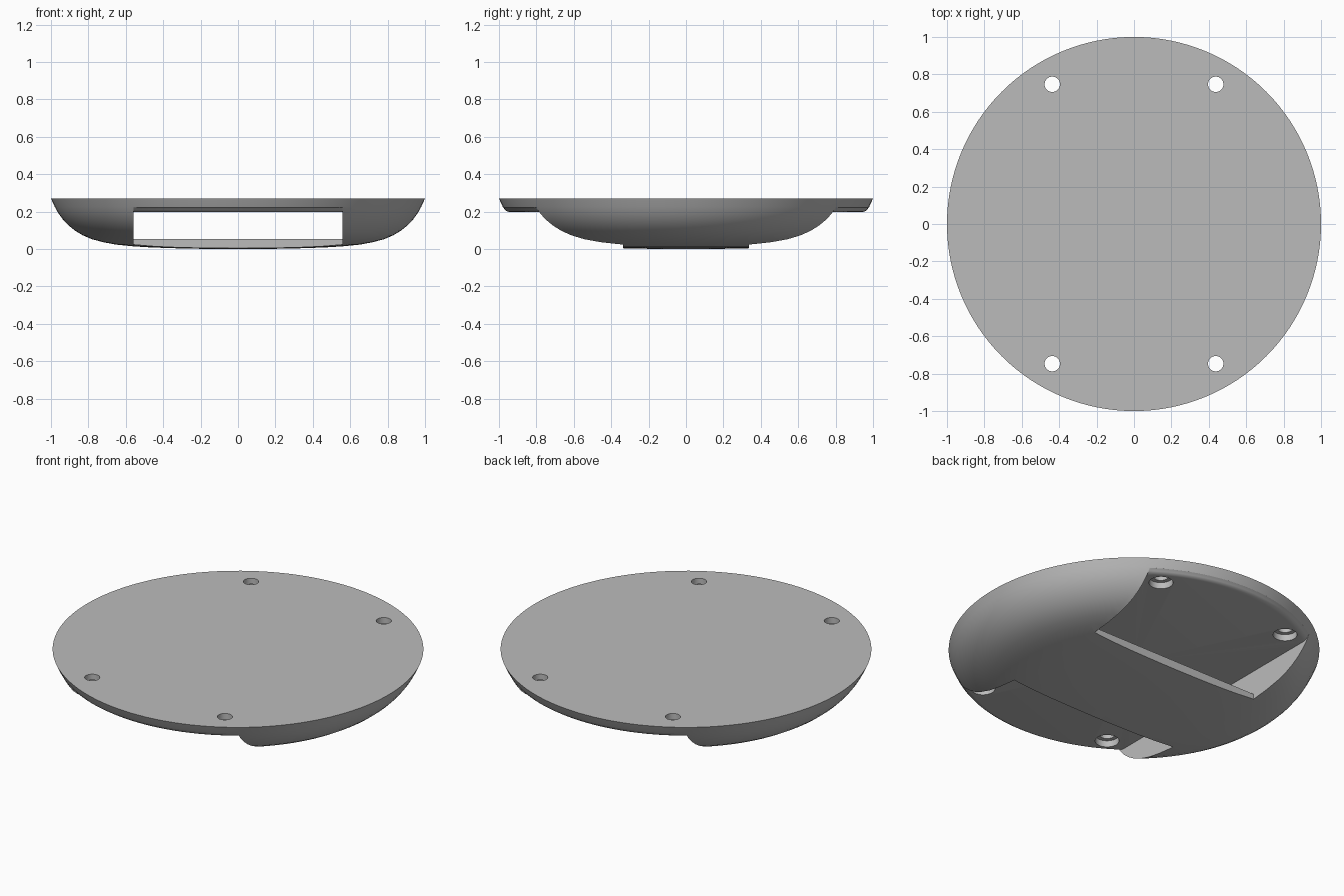
import bpy
import bmesh
import math

cube = bpy.data.objects.get("Cube")
if cube:
    bpy.data.objects.remove(cube, do_unlink=True)

TOP = 0.27
CEILING = 0.197
HALF_SLOT = 0.56
HALF_STRAP = 0.337

grey = bpy.data.materials.new("plain grey")
grey.use_nodes = True
colour = (0.5, 0.5, 0.5, 1)
grey.diffuse_color = colour
grey.node_tree.nodes["Principled BSDF"].inputs["Base Color"].default_value = colour


def finish(name, bm):
    bmesh.ops.recalc_face_normals(bm, faces=bm.faces)
    mesh = bpy.data.meshes.new(name)
    bm.to_mesh(mesh)
    bm.free()
    mesh.materials.append(grey)
    obj = bpy.data.objects.new(name, mesh)
    bpy.context.collection.objects.link(obj)
    return obj


def lathe(name, profile, steps, centre=(0, 0)):
    """Revolve an (r, z) profile around a vertical axis."""
    bm = bmesh.new()
    verts = [bm.verts.new((r, 0, z)) for r, z in profile]
    edges = [bm.edges.new(pair) for pair in zip(verts, verts[1:])]
    bmesh.ops.spin(bm, geom=verts + edges, cent=(0, 0, 0), axis=(0, 0, 1),
                   angle=math.tau, steps=steps)
    bmesh.ops.remove_doubles(bm, verts=bm.verts, dist=0.0001)
    bmesh.ops.translate(bm, verts=bm.verts, vec=(*centre, 0))
    return finish(name, bm)


def extrude_x(name, outline, half_width):
    """Extrude a (y, z) outline along x."""
    bm = bmesh.new()
    face = bm.faces.new([bm.verts.new((-half_width, y, z)) for y, z in outline])
    result = bmesh.ops.extrude_face_region(bm, geom=[face])
    moved = [v for v in result["geom"] if isinstance(v, bmesh.types.BMVert)]
    bmesh.ops.translate(bm, verts=moved, vec=(2 * half_width, 0, 0))
    return finish(name, bm)


def subtract(obj, cutter):
    cutter.hide_render = True
    mod = obj.modifiers.new("cut", 'BOOLEAN')
    mod.operation = 'DIFFERENCE'
    mod.solver = 'EXACT'
    mod.object = cutter
    bpy.ops.object.select_all(action='DESELECT')
    bpy.context.view_layer.objects.active = obj
    obj.select_set(True)
    bpy.ops.object.modifier_apply(modifier=mod.name)
    bpy.data.objects.remove(cutter, do_unlink=True)


# Shallow round dish with a flat closed top
dish = lathe("dish_body", [
    (0, 0), (0.2, 0.001), (0.34, 0.004), (0.46, 0.008), (0.56, 0.014),
    (0.65, 0.023), (0.72, 0.036), (0.78, 0.052), (0.83, 0.073),
    (0.87, 0.097), (0.905, 0.125), (0.935, 0.156), (0.96, 0.19),
    (0.98, 0.226), (1, TOP), (0, TOP)], 128)

# Slot from front to back that leaves a strap across the belly
slot = extrude_x("slot_cutter", [
    (-1.2, -0.1), (-HALF_STRAP, -0.1), (-HALF_STRAP, 0.054),
    (HALF_STRAP, 0.054), (HALF_STRAP, -0.1), (1.2, -0.1),
    (1.2, 0.25), (-1.2, 0.25)], HALF_SLOT)

# Rounded lower edge of the lid above the slot
lid = lathe("lid_keep", [
    (0, CEILING), (0.94, CEILING), (0.955, 0.2), (0.967, 0.208),
    (0.976, 0.22), (1.06, 0.26), (1.06, 0.32), (0, 0.32)], 128)
subtract(slot, lid)
subtract(dish, slot)

# Four counterbored screw holes
for sx in (-1, 1):
    for sy in (-1, 1):
        hole = lathe("screw_hole_cutter", [
            (0, 0.15), (0.065, 0.15), (0.065, 0.235),
            (0.041, 0.235), (0.041, 0.32), (0, 0.32)], 32,
            (sx * 0.437, sy * 0.747))
        subtract(dish, hole)

bpy.ops.object.select_all(action='DESELECT')
bpy.context.view_layer.objects.active = dish
dish.select_set(True)
bpy.ops.object.shade_smooth_by_angle(angle=math.radians(30))
